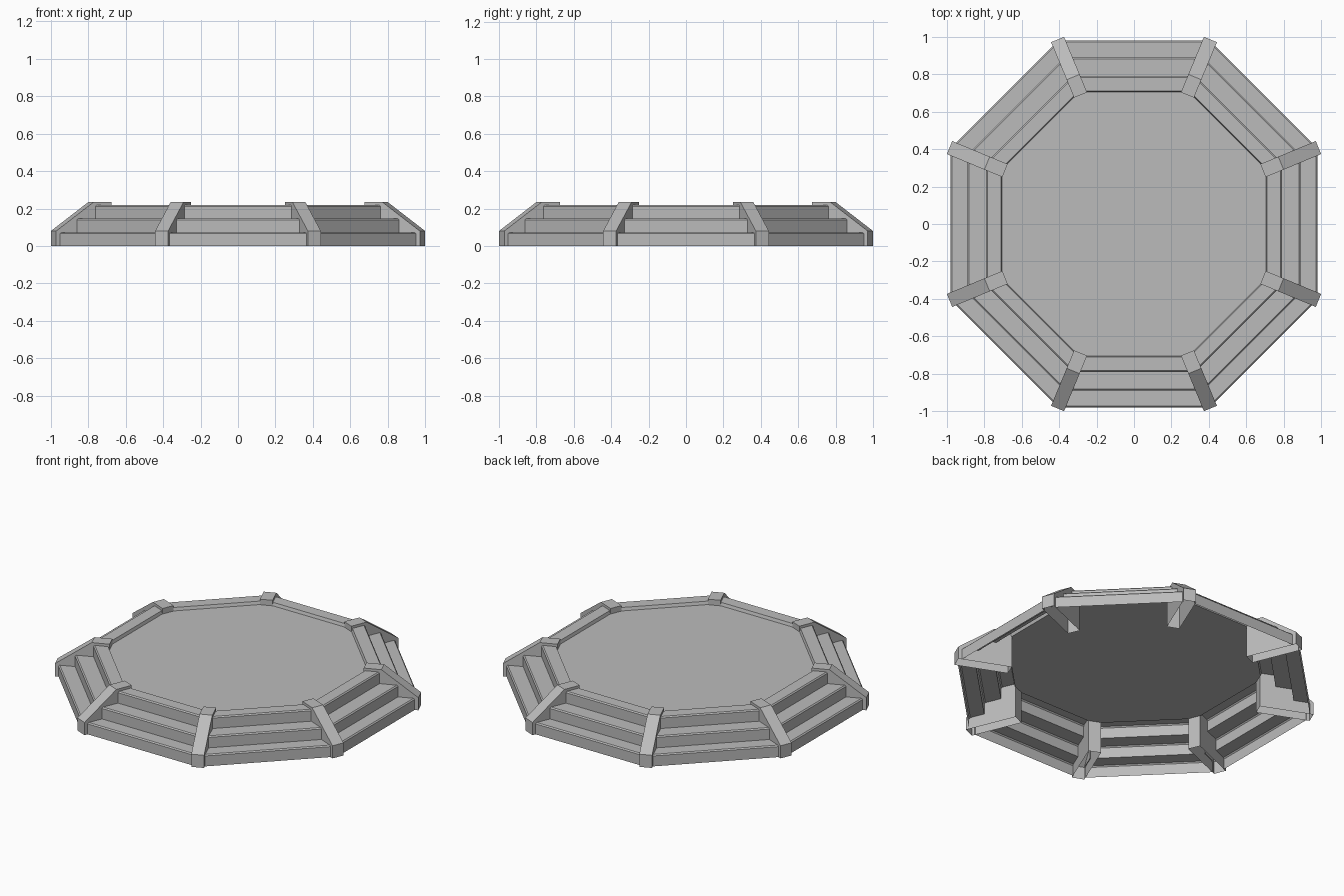
import bpy, bmesh, math
from mathutils import Matrix, Vector

cube = bpy.data.objects.get("Cube")
if cube:
    bpy.data.objects.remove(cube, do_unlink=True)

SIDES = 8
STEP_ANGLE = math.tau / SIDES
HALF = STEP_ANGLE / 2
PIER_WIDTH = 0.075
FLOOR_Z = 0.2

stone = bpy.data.materials.new("grey stone")
stone.use_nodes = True
stone.diffuse_color = (0.5, 0.5, 0.5, 1)
stone.node_tree.nodes["Principled BSDF"].inputs["Base Color"].default_value = (0.5, 0.5, 0.5, 1)


def finish(name, bm):
    mesh = bpy.data.meshes.new(name)
    bm.to_mesh(mesh)
    bm.free()
    mesh.materials.append(stone)
    obj = bpy.data.objects.new(name, mesh)
    bpy.context.collection.objects.link(obj)
    return obj


def step_profile():
    """Apothem and height pairs from the ground up to the rim, with eased noses."""
    ease = 0.007
    points = [(0.98, 0)]
    edges = [0.98, 0.89, 0.79, 0.71]
    for i in range(3):
        z = 0.073 * (i + 1)
        points += [(edges[i], z - ease), (edges[i] - ease, z), (edges[i + 1], z)]
    points[-1] = (0.711, points[-1][1])
    return points + [(0.705, FLOOR_Z)]


# One flight of steps on each side, ending inside the corner piers
for n in range(SIDES):
    bm = bmesh.new()
    rows = []
    for apothem, z in step_profile():
        half = apothem * math.tan(HALF) - 0.9 * PIER_WIDTH / 2 / math.cos(HALF)
        rows.append([bm.verts.new((apothem, s * half, z)) for s in (-1, 1)])
    for low, high in zip(rows, rows[1:]):
        bm.faces.new((low[0], low[1], high[1], high[0]))
    bm.transform(Matrix.Rotation(n * STEP_ANGLE, 4, 'Z'))
    finish(f"steps_{n + 1}", bm)

# Hollow sloping pier on each corner
pier_profile = [(0.746, 0), (1.067, 0), (1.067, 0.08), (0.85, 0.235), (0.746, 0.235)]
for n in range(SIDES):
    bm = bmesh.new()
    side = bm.faces.new([bm.verts.new((r, -PIER_WIDTH / 2, z)) for r, z in pier_profile])
    out = bmesh.ops.extrude_face_region(bm, geom=[side], use_keep_orig=True)
    moved = [v for v in out["geom"] if isinstance(v, bmesh.types.BMVert)]
    bmesh.ops.translate(bm, verts=moved, vec=Vector((0, PIER_WIDTH, 0)))
    bmesh.ops.recalc_face_normals(bm, faces=bm.faces)
    base = [f for f in bm.faces if all(v.co.z < 0.001 for v in f.verts)]
    bmesh.ops.delete(bm, geom=base, context='FACES')
    bm.transform(Matrix.Rotation(n * STEP_ANGLE + HALF, 4, 'Z'))
    finish(f"corner_pier_{n + 1}", bm)

# Octagonal floor inside the rim
bm = bmesh.new()
radius = 0.706 / math.cos(HALF)
bm.faces.new([bm.verts.new((radius * math.cos(HALF + n * STEP_ANGLE),
                            radius * math.sin(HALF + n * STEP_ANGLE), FLOOR_Z))
              for n in range(SIDES)])
finish("floor", bm)
